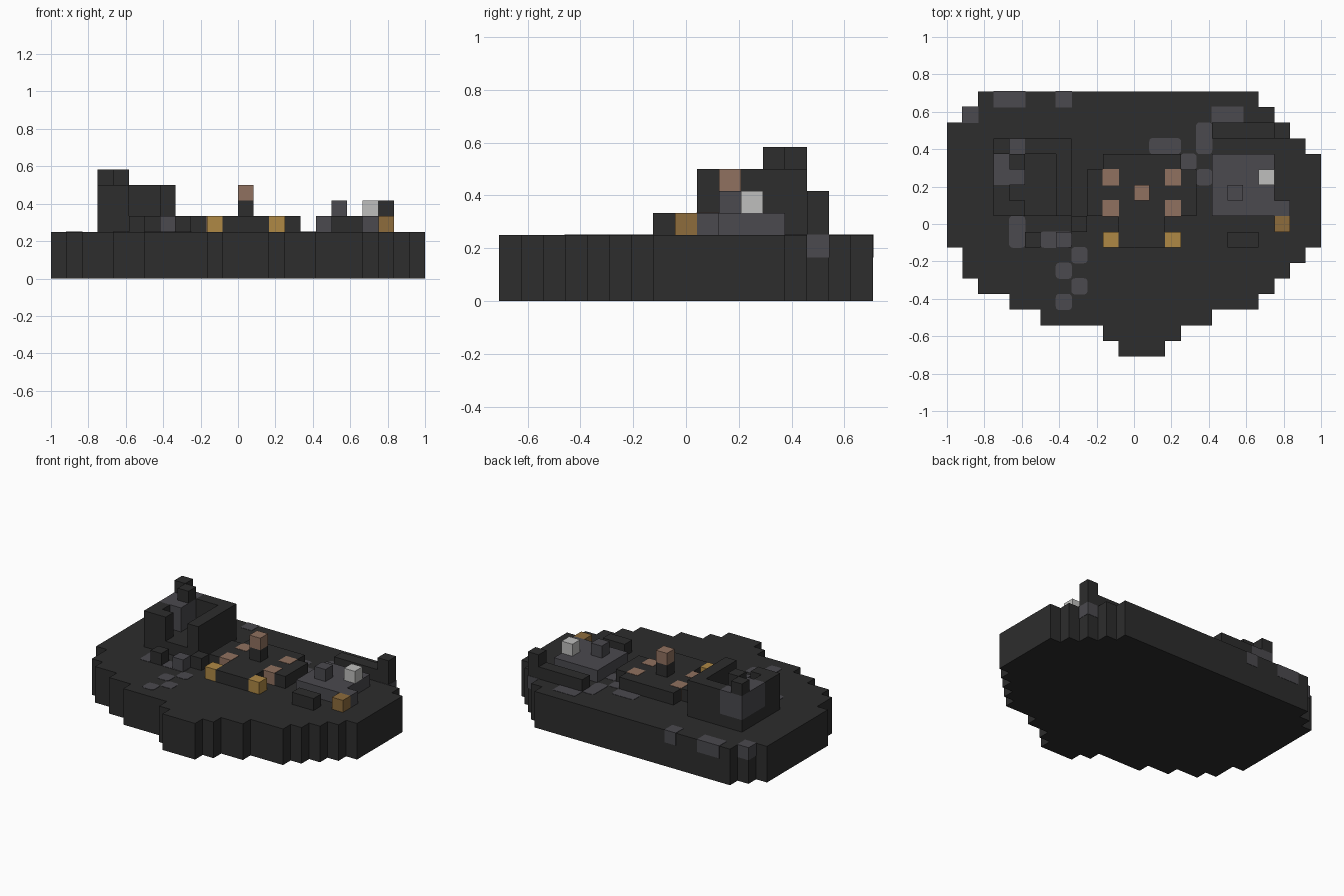
import bpy, bmesh

U = 1 / 12          # one block
Y0 = -8.5 * U       # front edge of row 0

old = bpy.data.objects.get("Cube")
if old:
    bpy.data.objects.remove(old, do_unlink=True)


def make_material(name, rgb):
    m = bpy.data.materials.new(name)
    m.use_nodes = True
    m.diffuse_color = (*rgb, 1)
    bsdf = m.node_tree.nodes["Principled BSDF"]
    bsdf.inputs["Base Color"].default_value = (*rgb, 1)
    bsdf.inputs["Roughness"].default_value = 0.9
    return m


BLACK = make_material("charcoal", (0.026, 0.026, 0.026))
GREY = make_material("slate_grey", (0.069, 0.067, 0.077))
CLAY = make_material("clay_brown", (0.28, 0.165, 0.115))
GOLD = make_material("ochre", (0.43, 0.25, 0.06))
BROWN = make_material("dark_ochre", (0.27, 0.15, 0.045))
WHITE = make_material("pale_grey", (0.52, 0.52, 0.51))


def prism(name, outline, z0, z1, mat, bevel=0.0):
    """Extrude a flat outline between two heights."""
    bm = bmesh.new()
    base = bm.faces.new([bm.verts.new((x, y, z0)) for x, y in outline])
    up = bmesh.ops.extrude_face_region(bm, geom=[base])["geom"]
    bmesh.ops.translate(bm, vec=(0, 0, z1 - z0),
                        verts=[v for v in up if isinstance(v, bmesh.types.BMVert)])
    if bevel:
        upright = [e for e in bm.edges
                   if abs(e.verts[0].co.z - e.verts[1].co.z) > 1e-5]
        bmesh.ops.bevel(bm, geom=upright, offset=bevel, segments=3,
                        profile=0.5, affect='EDGES')
    bmesh.ops.recalc_face_normals(bm, faces=bm.faces)
    me = bpy.data.meshes.new(name)
    bm.to_mesh(me)
    bm.free()
    me.materials.append(mat)
    ob = bpy.data.objects.new(name, me)
    bpy.context.collection.objects.link(ob)
    return ob


def block(name, x, row, z, mat, w=1, d=1, h=1, grow=0.0, bevel=0.0):
    """Box in block units: column, row, layer, then its size."""
    ax, bx = x * U - grow, (x + w) * U + grow
    ay, by = Y0 + row * U - grow, Y0 + (row + d) * U + grow
    return prism(name, [(ax, ay), (bx, ay), (bx, by), (ax, by)],
                 z * U - grow, (z + h) * U + grow, mat, bevel)


# Ground slab with a stepped edge
left = [-1, -2, -6, -8, -10, -11, -11] + [-12] * 8 + [-11, -10]
right = [2, 3, 5, 8, 9, 10, 11] + [12] * 6 + [11, 10, 9, 8]


def stepped(side):
    pts = []
    for row, x in enumerate(side):
        if pts and abs(pts[-1][0] - x * U) < 1e-6:
            pts.pop()
        else:
            pts.append((x * U, Y0 + row * U))
        pts.append((x * U, Y0 + (row + 1) * U))
    return pts


prism("ground_slab", stepped(right) + stepped(left)[::-1], 0, 3 * U, BLACK)

# Grey stones in the rim: column, row, width
for x, row, w in [(-9, 16, 2), (-5, 16, 1), (-11, 15, 1), (5, 15, 2), (9, 14, 1)]:
    block("rim_stone", x, row, 2, GREY, w=w, grow=0.002)

# Grey paving set in the ground: column, row, width, depth
paving = [(1, 13, 2, 1), (4, 13, 1, 2), (3, 12, 1, 1), (4, 11, 1, 1),
          (-8, 7, 1, 2), (-6, 7, 2, 1), (-4, 6, 1, 1), (-5, 5, 1, 1),
          (-4, 4, 1, 1), (-5, 3, 1, 1)]
for x, row, w, d in paving:
    block("paving_stone", x, row, 2, GREY, w=w, d=d, grow=0.002, bevel=0.02)

# Ruined tower: floor, walls, grey corner and broken tips
block("tower_floor", -9, 9, 3, BLACK, w=5, d=5)
block("tower_front_wall", -9, 9, 4, BLACK, w=2, h=2)
block("tower_side_wall", -9, 10, 4, BLACK, h=2)
block("tower_corner", -9, 11, 4, GREY, w=2, d=3, h=2)
block("tower_back_wall", -7, 13, 4, BLACK, w=3, h=2)
block("tower_inner_wall", -5, 9, 4, BLACK, d=4, h=2)
block("tower_tip_back", -9, 13, 6, BLACK)
block("tower_tip_front", -8, 12, 6, BLACK)

# Rubble in front of the tower
block("rubble_left", -7, 7, 3, BLACK)
block("rubble_middle", -5, 7, 3, GREY)
block("rubble_right", -4, 8, 3, BLACK)

# Central platform with corner tiles, pillar and gold posts
block("platform_back", -2, 12, 3, BLACK, w=5)
block("platform_middle", -3, 9, 3, BLACK, w=7, d=3)
block("platform_front", -1, 7, 3, BLACK, w=3, d=2)
for x in (-2, 2):
    for row in (9, 11):
        block("platform_tile", x, row, 3, CLAY, grow=0.002)
    block("gold_post", x, 7, 3, GOLD)
block("pillar_base", 0, 10, 4, BLACK)
block("pillar_top", 0, 10, 5, CLAY)

# Grey terrace with its wall and loose blocks
block("terrace", 5, 9, 3, GREY, w=4, d=4)
block("terrace_corner", 9, 9, 3, GREY)
block("terrace_wall", 5, 14, 3, BLACK, w=5)
block("terrace_wall_end", 9, 14, 4, BLACK)
block("terrace_front_wall", 6, 7, 3, BLACK, w=2)
block("terrace_grey_block", 6, 10, 4, GREY)
block("terrace_pale_block", 8, 11, 4, WHITE)
block("terrace_brown_block", 9, 8, 3, BROWN)
